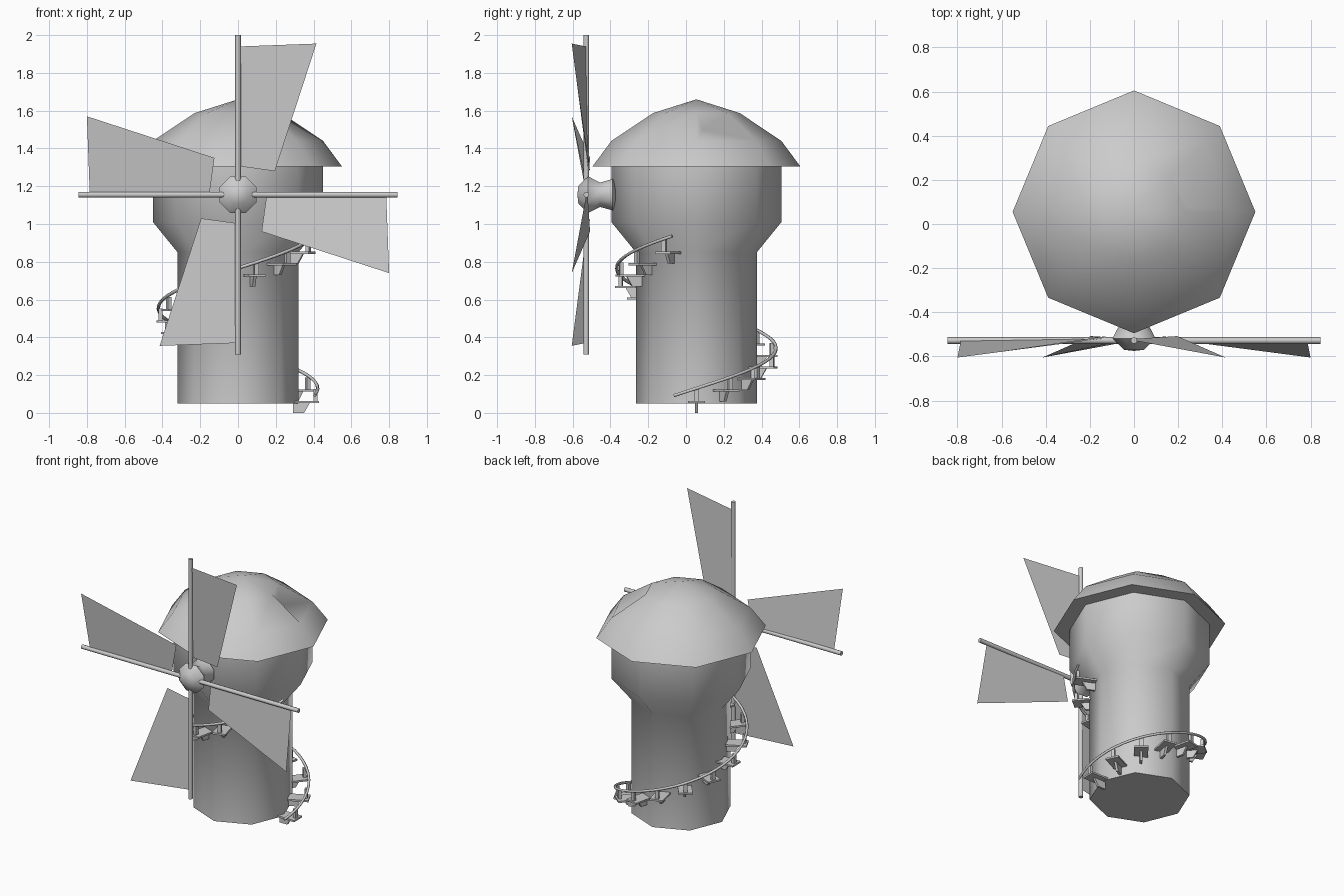
import bpy, bmesh
from math import sin, cos, pi, radians
from mathutils import Matrix, Vector

cube = bpy.data.objects.get("Cube")
if cube:
    bpy.data.objects.remove(cube)

grey = bpy.data.materials.new("plain_grey")
grey.use_nodes = True
colour = (0.6, 0.6, 0.6, 1)
grey.diffuse_color = colour
grey.node_tree.nodes["Principled BSDF"].inputs["Base Color"].default_value = colour

AXIS_Y = 0.055   # the tower stands slightly behind the origin
HUB = Vector((0, -0.528, 1.155))


def finish(name, bm, smooth=False, recalc=True):
    if recalc:
        bmesh.ops.recalc_face_normals(bm, faces=bm.faces)
    for f in bm.faces:
        f.smooth = smooth
    mesh = bpy.data.meshes.new(name)
    bm.to_mesh(mesh)
    bm.free()
    mesh.materials.append(grey)
    ob = bpy.data.objects.new(name, mesh)
    bpy.context.collection.objects.link(ob)
    return ob


def lathe(bm, profile, sides=8):
    """Rings of (radius, height) joined by quads; returns the rings."""
    rings = []
    for r, z in profile:
        if r == 0:
            rings.append([bm.verts.new((0, 0, z))] * sides)
        else:
            rings.append([bm.verts.new((r * cos(2 * pi * i / sides), r * sin(2 * pi * i / sides), z))
                          for i in range(sides)])
    for a, b in zip(rings, rings[1:]):
        for i in range(sides):
            j = (i + 1) % sides
            bm.faces.new(list(dict.fromkeys((a[i], a[j], b[j], b[i]))))
    return rings


def prism(bm, outline, width, matrix):
    """Extrude an (x, z) outline across y, centred, and place it."""
    sides = [[bm.verts.new(matrix @ Vector((x, s * width / 2, z))) for x, z in outline] for s in (-1, 1)]
    bm.faces.new(sides[0])
    bm.faces.new(sides[1][::-1])
    n = len(outline)
    for i in range(n):
        j = (i + 1) % n
        bm.faces.new((sides[0][j], sides[0][i], sides[1][i], sides[1][j]))


def sharpen(ob, angle):
    bpy.ops.object.select_all(action='DESELECT')
    ob.select_set(True)
    bpy.context.view_layer.objects.active = ob
    bpy.ops.object.shade_smooth_by_angle(angle=radians(angle))


# Tower: eight-sided shaft with a flared head
bm = bmesh.new()
lathe(bm, [(0, 0.05), (0.32, 0.05), (0.32, 0.85), (0.45, 1.01), (0.45, 1.31)])
tower = finish("tower", bm)
tower.location.y = AXIS_Y
sharpen(tower, 60)

# Domed roof with a small dent on its left slope
bm = bmesh.new()
rings = lathe(bm, [(0.44, 1.305), (0.55, 1.305), (0.45, 1.44), (0.23, 1.587), (0, 1.66)])
lower, upper = rings[2], rings[3]
torn = next(f for f in bm.faces if {lower[0], lower[1], upper[0], upper[1]} == set(f.verts))
bm.faces.remove(torn)
dent = bm.verts.new((0.25, 0.03, 1.5))
bm.faces.new((dent, lower[1], upper[1]))
bm.faces.new((dent, lower[0], lower[1]))
bm.faces.new((dent, upper[1], upper[0]))
bm.faces.new((dent, upper[0], lower[0]))
roof = finish("roof", bm)
roof.location.y = AXIS_Y
sharpen(roof, 60)

# Hub on the front of the tower head
bm = bmesh.new()
lathe(bm, [(0, 0.047), (0.05, 0.042), (0.105, -0.01), (0.07, -0.073),
           (0.09, -0.14), (0.05, -0.16), (0, -0.16)])
hub = finish("hub", bm)
hub.matrix_world = Matrix.Translation(HUB) @ Matrix.Rotation(pi / 2, 4, 'X') @ Matrix.Rotation(pi / 8, 4, 'Z')
sharpen(hub, 60)

# Two crossing spars, and four twisted sails turned about the hub
for k, name in enumerate(("upright_spar", "level_spar")):
    bm = bmesh.new()
    bmesh.ops.create_cone(bm, cap_ends=True, segments=8, radius1=0.015, radius2=0.015, depth=1.69)
    spar = finish(name, bm)
    spar.matrix_world = Matrix.Translation(HUB) @ Matrix.Rotation(k * pi / 2, 4, 'Y')
    sharpen(spar, 60)

for k in range(4):
    bm = bmesh.new()
    corners = [(0.012, 0.008, 0.15), (0.195, 0.02, 0.125), (0.415, -0.077, 0.8), (0.012, -0.002, 0.785)]
    bm.faces.new([bm.verts.new(c) for c in corners])
    sail = finish(f"sail_{k + 1}", bm, smooth=True, recalc=False)
    sail.matrix_world = Matrix.Translation(HUB) @ Matrix.Rotation(k * pi / 2, 4, 'Y')

# Winding stair: tread, tapered bracket and rail post for each step
STEPS, TURN, RISE = 14, radians(25.8), 0.0608
treads, brackets, posts = bmesh.new(), bmesh.new(), bmesh.new()
for k in range(STEPS):
    place = (Matrix.Translation((0, AXIS_Y, 0.052 + k * RISE)) @ Matrix.Rotation(k * TURN, 4, 'Z'))
    prism(treads, [(0.295, 0), (0.43, 0), (0.43, 0.012), (0.295, 0.012)], 0.09, place)
    prism(brackets, [(0.29, -0.052), (0.35, -0.052), (0.38, 0), (0.29, 0)], 0.016, place)
    prism(posts, [(0.40, 0.01), (0.42, 0.01), (0.42, 0.075), (0.40, 0.075)], 0.025, place)
finish("stair_treads", treads)
finish("stair_brackets", brackets)
finish("rail_posts", posts)

# Handrail: a helical curve with a round section
curve = bpy.data.curves.new("handrail", 'CURVE')
curve.dimensions = '3D'
curve.bevel_depth = 0.009
curve.bevel_resolution = 1
curve.use_fill_caps = True
spline = curve.splines.new('POLY')
COUNT = 49
spline.points.add(COUNT - 1)
for i, p in enumerate(spline.points):
    step = -0.63 + i / (COUNT - 1) * (STEPS - 0.1)
    a = step * TURN
    p.co = (0.422 * cos(a), AXIS_Y + 0.422 * sin(a), 0.13 + step * RISE, 1)
curve.materials.append(grey)
rail = bpy.data.objects.new("handrail", curve)
bpy.context.collection.objects.link(rail)
